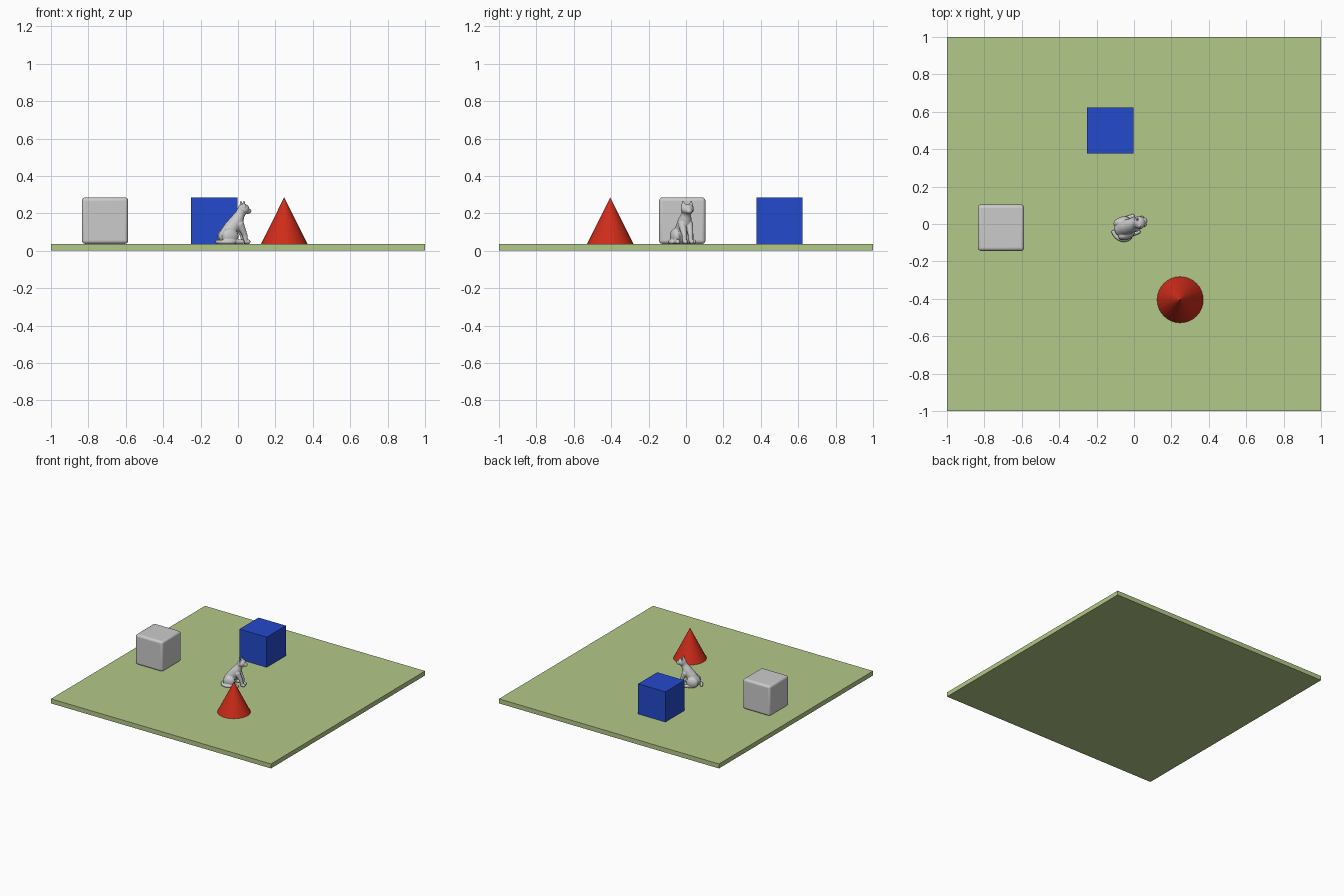
import bpy, bmesh, math
from mathutils import Matrix, Vector

if "Cube" in bpy.data.objects:
    bpy.data.objects.remove(bpy.data.objects["Cube"])

TOP = 0.037   # upper surface of the board
S = 0.248     # block size


def paint(ob, name, rgb):
    m = bpy.data.materials.new(name)
    m.diffuse_color = (*rgb, 1)
    m.use_nodes = True
    m.node_tree.nodes["Principled BSDF"].inputs["Base Color"].default_value = m.diffuse_color
    ob.data.materials.append(m)


def box(name, centre, size):
    bpy.ops.mesh.primitive_cube_add(size=1, location=centre)
    ob = bpy.context.object
    ob.name = name
    ob.scale = size
    bpy.ops.object.transform_apply(location=False, rotation=False, scale=True)
    return ob


# Board
board = box("board", (0, 0, TOP / 2), (2, 2, TOP))
paint(board, "grass_green", (0.45, 0.58, 0.25))

# Blue block
blue = box("blue_block", (-0.126, 0.5, TOP + S / 2), (S, S, S))
paint(blue, "blue", (0.018, 0.067, 0.60))

# Rounded grey block
grey = box("rounded_block", (-0.711, -0.02, TOP + S / 2), (S, S, S))
bev = grey.modifiers.new("rounding", 'BEVEL')
bev.width = 0.018
bev.segments = 4
bpy.ops.object.shade_smooth_by_angle(angle=math.radians(40))

# Red cone
bpy.ops.mesh.primitive_cone_add(vertices=32, radius1=S / 2, radius2=0, depth=S + 0.002,
                                location=(0.247, -0.405, TOP + S / 2))
cone = bpy.context.object
cone.name = "red_cone"
paint(cone, "red", (0.62, 0.025, 0.01))

# Sitting cat: overlapping volumes fused into one skin, facing local +x
bm = bmesh.new()


def ball(p, r):
    r = r if isinstance(r, tuple) else (r, r, r)
    bmesh.ops.create_uvsphere(bm, u_segments=20, v_segments=12, radius=1,
                              matrix=Matrix.Translation(p) @ Matrix.Diagonal((*r, 1)))


def limb(points, steps=7):
    # points: (x, y, z, radius)
    for a, b in zip(points, points[1:]):
        a, b = Vector(a), Vector(b)
        for i in range(steps + 1):
            q = a.lerp(b, i / steps)
            ball(q.xyz, q.w)


# Torso and neck
limb([(-0.035, 0, 0.078, 0.042), (-0.008, 0, 0.118, 0.041), (0.022, 0, 0.155, 0.038),
      (0.042, 0, 0.192, 0.026), (0.058, 0, 0.22, 0.027)])
# Head and muzzle
ball((0.063, 0, 0.222), (0.031, 0.035, 0.029))
ball((0.088, 0, 0.212), (0.019, 0.019, 0.015))
for s in (-1, 1):
    # Ears
    bmesh.ops.create_cone(bm, cap_ends=True, segments=12, radius1=0.017, radius2=0.003, depth=0.036,
                          matrix=Matrix.Translation((0.058, s * 0.022, 0.251))
                          @ Matrix.Rotation(s * -0.12, 4, 'X') @ Matrix.Diagonal((0.65, 1, 1, 1)))
    # Haunches and hind paws
    ball((-0.025, s * 0.037, 0.078), (0.046, 0.026, 0.042))
    limb([(-0.02, s * 0.045, TOP + 0.012, 0.012), (0.04, s * 0.045, TOP + 0.011, 0.012)])
    # Front legs and paws
    limb([(0.036, s * 0.02, 0.14, 0.022), (0.064, s * 0.018, 0.085, 0.014),
          (0.07, s * 0.018, TOP + 0.012, 0.012), (0.084, s * 0.019, TOP + 0.011, 0.012)])
# Tail curled round one side
tail = []
for i in range(12):
    a = math.radians(180 + i * 10)
    tail.append((-0.03 + 0.055 * math.cos(a), 0.062 * math.sin(a), TOP + 0.0105, 0.011))
limb(tail, 3)

mesh = bpy.data.meshes.new("cat")
bm.to_mesh(mesh)
bm.free()
cat = bpy.data.objects.new("cat", mesh)
bpy.context.collection.objects.link(cat)
cat.location = (-0.03, -0.014, 0)
cat.rotation_euler.z = math.radians(20)
rm = cat.modifiers.new("fuse", 'REMESH')
rm.mode = 'VOXEL'
rm.voxel_size = 0.003
rm.use_smooth_shade = True
sm = cat.modifiers.new("soften", 'SMOOTH')
sm.factor = 0.5
sm.iterations = 5
